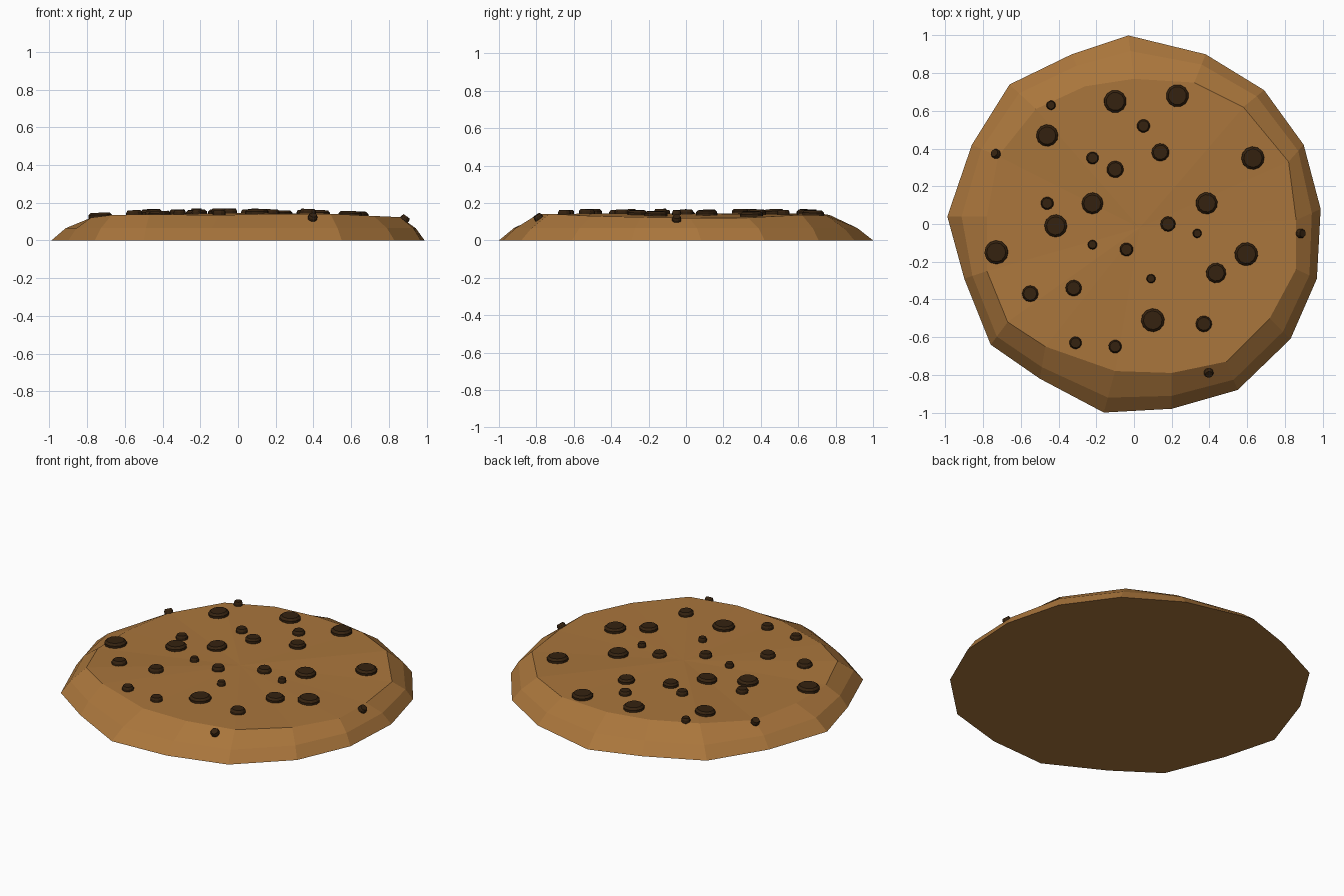
import bpy, bmesh, math, random
from mathutils import Vector
from mathutils.bvhtree import BVHTree

if "Cube" in bpy.data.objects:
    bpy.data.objects.remove(bpy.data.objects["Cube"])

random.seed(4)


def material(name, rgb):
    m = bpy.data.materials.new(name)
    m.diffuse_color = (*rgb, 1)
    m.use_nodes = True
    m.node_tree.nodes["Principled BSDF"].inputs["Base Color"].default_value = m.diffuse_color
    return m


def finish(bm, name, mat):
    me = bpy.data.meshes.new(name)
    bm.to_mesh(me)
    bm.free()
    me.materials.append(mat)
    ob = bpy.data.objects.new(name, me)
    bpy.context.collection.objects.link(ob)
    return ob


dough = material("baked dough", (0.40, 0.18, 0.045))
chocolate = material("dark chocolate", (0.035, 0.016, 0.005))

# Cookie outline on the ground and the rim of its top, clockwise from the back
outer = [(-.03, 1), (.38, .90), (.69, .71), (.90, .42), (.99, .08), (.97, -.29),
         (.83, -.61), (.55, -.88), (.20, -.98), (-.16, -1), (-.50, -.82),
         (-.76, -.64), (-.90, -.29), (-.99, .04), (-.86, .42), (-.66, .74), (-.33, .90)]
rim = [(0, .77), (.32, .75), (.58, .62), (.82, .33), (.86, .02), (.86, -.24),
       (.72, -.50), (.49, -.73), (.20, -.79), (-.10, -.78), (-.47, -.65),
       (-.67, -.52), (-.78, -.25), (-.78, .04), (-.72, .36), (-.52, .61), (-.26, .73)]

# Cookie: base, shoulder, rim, then a nearly flat top fanning from the middle
bm = bmesh.new()
n = len(outer)
base, shoulder, top = [], [], []
for (ox, oy), (rx, ry) in zip(outer, rim):
    base.append(bm.verts.new((ox, oy, 0)))
    t = 0.36
    shoulder.append(bm.verts.new((ox + (rx - ox) * t, oy + (ry - oy) * t, 0.065)))
    top.append(bm.verts.new((rx, ry, (0.125 if abs(rx) > .7 else 0.138) + random.uniform(-.006, .006))))
centre = bm.verts.new((0.03, -0.02, 0.145))
for i in range(n):
    j = (i + 1) % n
    for a, b in ((base, shoulder), (shoulder, top)):
        bm.faces.new((a[i], b[i], b[j], a[j]))
    bm.faces.new((top[i], centre, top[j]))
bm.faces.new(base)
bmesh.ops.recalc_face_normals(bm, faces=bm.faces)
surface = BVHTree.FromBMesh(bm)
finish(bm, "cookie", dough)

# Chips: x, y, radius
chips = [(-.10, .65, .06), (.23, .68, .06), (-.44, .63, .025), (.05, .52, .035),
         (-.46, .47, .058), (-.73, .37, .025), (-.22, .35, .033), (-.10, .29, .045),
         (.14, .38, .047), (.63, .35, .061), (-.46, .11, .034), (-.22, .11, .057),
         (.385, .11, .058), (-.415, -.01, .06), (.18, 0, .04), (.335, -.05, .024),
         (.88, -.05, .025), (-.22, -.11, .025), (-.04, -.135, .036), (.595, -.16, .062),
         (-.73, -.15, .063), (.435, -.26, .053), (.09, -.29, .024), (-.55, -.37, .043),
         (-.32, -.34, .043), (.10, -.51, .062), (.37, -.53, .043), (-.31, -.63, .033),
         (-.10, -.65, .035), (.395, -.785, .025)]


def chip(x, y, r):
    """Rounded twelve-sided lump, half sunk and tilted to the dough."""
    hit, normal, _, _ = surface.ray_cast(Vector((x, y, 1)), Vector((0, 0, -1)))
    turn = Vector((0, 0, 1)).rotation_difference(normal)
    spin = random.uniform(0, 1)
    bm = bmesh.new()
    rings = []
    for scale, z in ((.85, -.02), (1, 0), (1, .013), (.8, .025)):
        rings.append([bm.verts.new(hit + turn @ Vector((
            r * scale * math.cos(spin + k * math.tau / 12),
            r * scale * math.sin(spin + k * math.tau / 12), z))) for k in range(12)])
    for a, b in zip(rings, rings[1:]):
        for k in range(12):
            m = (k + 1) % 12
            bm.faces.new((a[k], a[m], b[m], b[k]))
    bm.faces.new(rings[-1])
    bm.faces.new(rings[0][::-1])
    finish(bm, "chocolate_chip", chocolate)


for c in chips:
    chip(*c)
